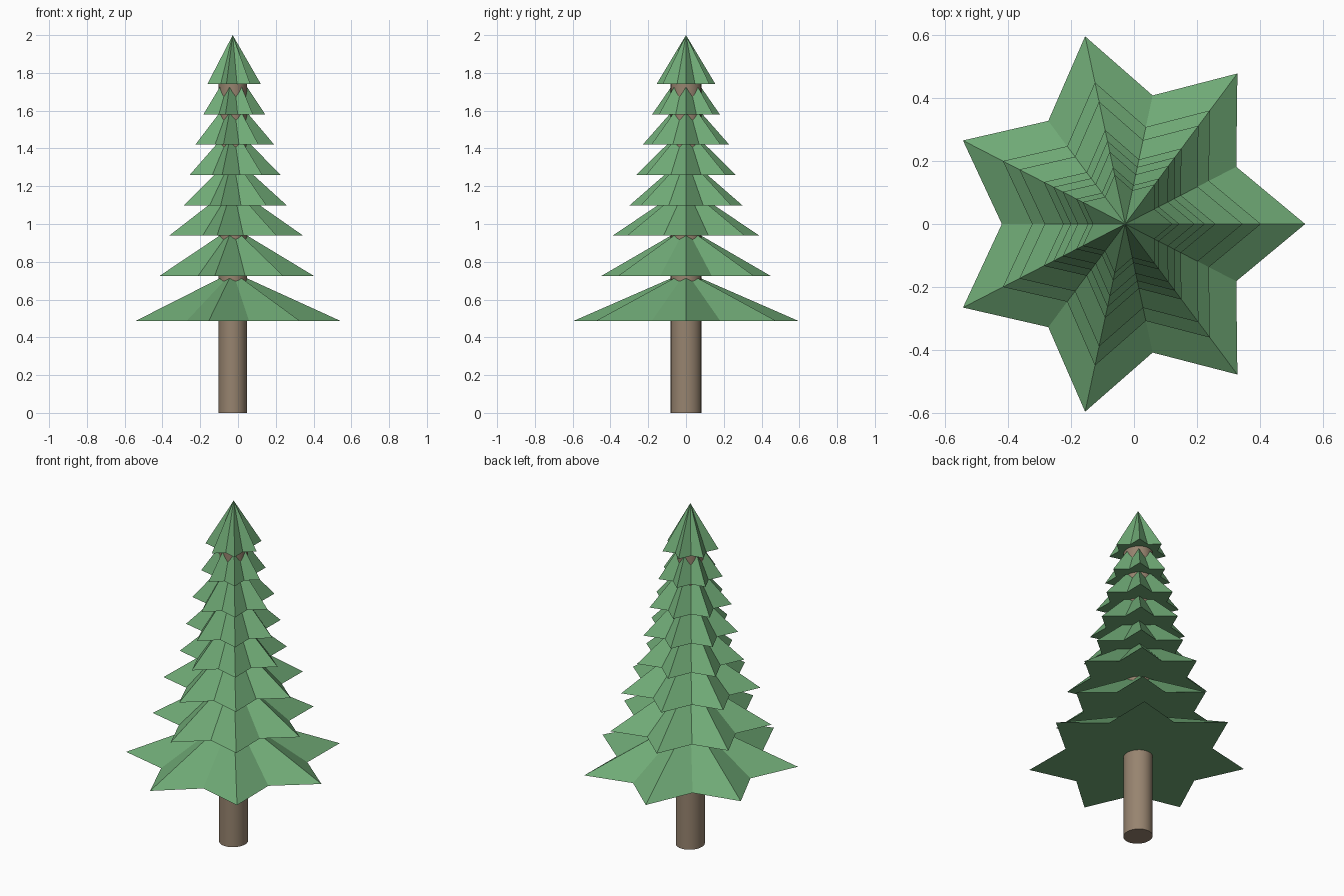
import bpy, bmesh
from math import cos, sin, pi

if "Cube" in bpy.data.objects:
    bpy.data.objects.remove(bpy.data.objects["Cube"])

CX = -0.028            # tree axis sits slightly off the bounding-box centre
SX = 0.935             # tree is slightly narrower in x than in y
POINTS, INNER, HEIGHT = 7, 0.685, 0.26


def material(name, color):
    m = bpy.data.materials.new(name)
    m.diffuse_color = (*color, 1)
    m.use_nodes = True
    m.node_tree.nodes["Principled BSDF"].inputs["Base Color"].default_value = m.diffuse_color
    return m


green = material("needles", (0.16, 0.40, 0.18))
brown = material("bark", (0.31, 0.23, 0.16))


def star_cone(name, radius, z):
    """Closed seven-pointed star pyramid with a flat underside."""
    bm = bmesh.new()
    ring = []
    for i in range(POINTS * 2):
        r = radius * (INNER if i % 2 else 1)
        a = pi * i / POINTS
        ring.append(bm.verts.new((CX + SX * r * cos(a), r * sin(a), z)))
    tip = bm.verts.new((CX, 0, z + HEIGHT))
    for a, b in zip(ring, ring[1:] + ring[:1]):
        bm.faces.new((a, b, tip))
    bm.faces.new(ring[::-1])
    me = bpy.data.meshes.new(name)
    bm.to_mesh(me)
    bm.free()
    me.materials.append(green)
    ob = bpy.data.objects.new(name, me)
    bpy.context.collection.objects.link(ob)


# Branch tiers, bottom to top: (tip radius, base height)
tiers = [(0.610, 0.487), (0.460, 0.725), (0.398, 0.939), (0.306, 1.099),
         (0.270, 1.26), (0.235, 1.42), (0.184, 1.58), (0.160, 1.74)]
for i, (radius, z) in enumerate(tiers):
    star_cone(f"branch_tier_{i + 1}", radius, z)

# Trunk runs up through every tier and ends inside the top one
TOP = 1.76
bpy.ops.mesh.primitive_cylinder_add(vertices=32, radius=0.081, depth=TOP,
                                    location=(CX, 0, TOP / 2))
trunk = bpy.context.object
trunk.name = "trunk"
trunk.scale.x = SX
trunk.data.materials.append(brown)
bpy.ops.object.shade_smooth_by_angle()
